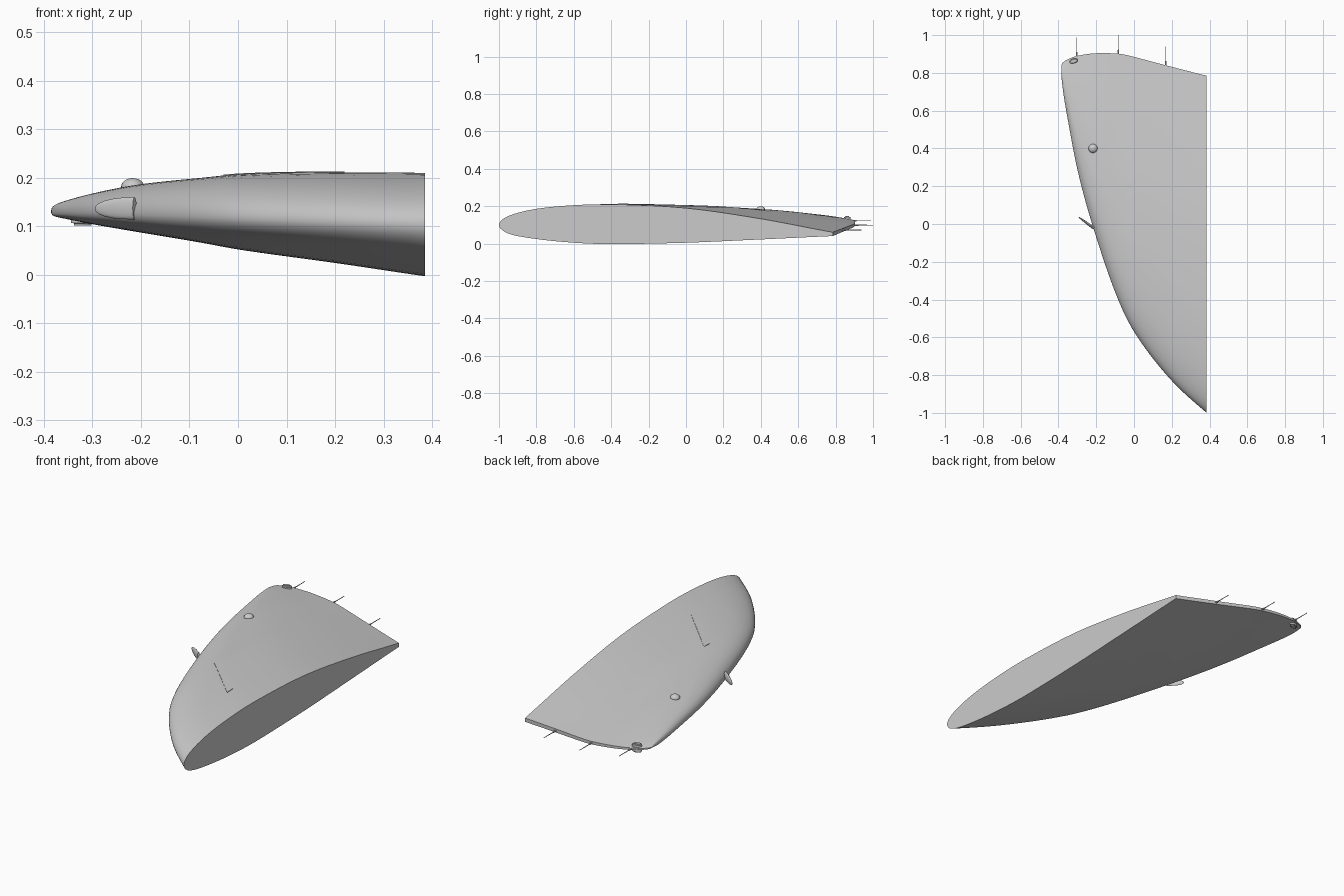
import bpy, bmesh, math
from mathutils import Vector

if "Cube" in bpy.data.objects:
    bpy.data.objects.remove(bpy.data.objects["Cube"])

# span stations: x, leading y, trailing y, upper scale, lower scale
STATIONS = [(-.385, .80, .83, .02, .02), (-.38, .74, .85, .09, .09), (-.35, .55, .872, .20, .15),
            (-.30, .29, .89, .33, .23), (-.20, -.07, .904, .53, .36), (-.08, -.41, .901, .69, .51),
            (0, -.57, .885, .79, .625), (.20, -.83, .832, .92, .81), (.385, -1, .785, 1, 1)]
# root section: chord fraction, height above chord, depth below chord
SECTION = [(0, 0, 0), (.028, .048, .045), (.112, .09, .069), (.224, .114, .082),
           (.336, .123, .083), (.56, .112, .062), (.784, .064, .031), (1, 0, 0)]


def span(x):
    return math.sqrt(max(0, (x + .385) / .77))


def smooth(table, u):
    """Cubic interpolation of rows (key, values...)."""
    n = len(table)
    i = max(0, min(n - 2, next((k for k in range(n - 1) if u <= table[k + 1][0]), n - 2)))
    a, b = table[i], table[i + 1]
    h = b[0] - a[0]
    w = (u - a[0]) / h

    def slope(k, c):
        p, q = table[max(0, k - 1)], table[min(n - 1, k + 1)]
        return (q[c] - p[c]) / (q[0] - p[0])
    return [(2*w**3 - 3*w*w + 1) * a[c] + (w**3 - 2*w*w + w) * h * slope(i, c)
            + (3*w*w - 2*w**3) * b[c] + (w**3 - w*w) * h * slope(i + 1, c)
            for c in range(1, len(a))]


SPAN = [(span(r[0]),) + r[1:] for r in STATIONS]
PROF = [(math.sqrt(r[0]),) + r[1:] for r in SECTION]


def surface(x, t, upper=True):
    le, te, up, down = smooth(SPAN, span(x))
    a, b = smooth(PROF, math.sqrt(t))
    zl = .10 + .03 * (.385 - x) / .77
    zt = .05 + .08 * (.385 - x) / .77
    k = up if upper else down
    off = (a if upper else b) * k + .01 * t * math.sqrt(k)
    return Vector((x, le + (te - le) * t, zl + (zt - zl) * t + (off if upper else -off)))


def finish(name, bm, angle=35):
    bmesh.ops.recalc_face_normals(bm, faces=bm.faces)
    me = bpy.data.meshes.new(name)
    bm.to_mesh(me)
    bm.free()
    ob = bpy.data.objects.new(name, me)
    bpy.context.collection.objects.link(ob)
    bpy.ops.object.select_all(action='DESELECT')
    ob.select_set(True)
    bpy.context.view_layer.objects.active = ob
    bpy.ops.object.shade_smooth_by_angle(angle=math.radians(angle))
    return ob


def loft(name, rings):
    bm = bmesh.new()
    vs = [[bm.verts.new(p) for p in r] for r in rings]
    n = len(vs[0])
    for r, q in zip(vs, vs[1:]):
        for j in range(n):
            bm.faces.new((r[j], r[(j + 1) % n], q[(j + 1) % n], q[j]))
    bm.faces.new(vs[0])
    bm.faces.new(vs[-1])
    return finish(name, bm)


# outer wing panel
N, M = 40, 28
rings = []
for i in range(N + 1):
    x = -.385 + .77 * (i / N) ** 2
    ts = [(j / M) ** 2 for j in range(M + 1)]
    rings.append([surface(x, t) for t in reversed(ts)] + [surface(x, t, False) for t in ts[1:]])
loft("wing", rings)

# thin raised strip following the leading edge
strip = []
for i in range(13):
    x = -.03 + .25 * i / 12
    le, te = smooth(SPAN, span(x))[:2]
    y = -.13 - .25 * i / 12
    t0, t1 = [(y + d - le) / (te - le) for d in (-.025, .025)]
    a, b = surface(x, t0), surface(x, t1)
    up, dn = Vector((0, 0, .002)), Vector((0, 0, -.004))
    strip.append([a + dn, b + dn, b + up, a + up])
loft("upper_strip", strip)

# static wicks on the trailing edge
for k, x in enumerate((-.303, -.083, .168)):
    te = smooth(SPAN, span(x))[1]
    z = .09 - .104 * x
    loft(f"static_wick_{k + 1}", [[(x + r * math.cos(a * math.pi / 4), y, z + r * math.sin(a * math.pi / 4))
         for a in range(8)] for y, r in ((te - .012, .005), (te + .02, .004), (te + .022, .0022), (te + .099, .0016))])

# round cap on the upper surface
bm = bmesh.new()
bmesh.ops.create_uvsphere(bm, u_segments=20, v_segments=12, radius=1)
bmesh.ops.scale(bm, vec=(.024, .024, .018), verts=bm.verts)
cap = finish("filler_cap", bm)
cap.location = (-.217, .40, .181)

# tip light passing through the wing tip
bm = bmesh.new()
bmesh.ops.create_cone(bm, cap_ends=True, segments=20, radius1=1, radius2=1, depth=.046)
bmesh.ops.scale(bm, vec=(.025, .015, 1), verts=bm.verts)
bmesh.ops.bevel(bm, geom=[e for e in bm.edges if abs(e.verts[0].co.z - e.verts[1].co.z) < .001],
                offset=.006, segments=3, affect='EDGES')
light = finish("tip_light", bm)
light.location = (-.32, .862, .124)
light.rotation_euler = (0, 0, math.radians(20))

# small vane on the leading edge: half-oval thin plate
base, tip = Vector((-.213, -.022, .137)), Vector((-.295, .038, .136))
axis = (tip - base).normalized()
side = Vector((-axis.y, axis.x, 0))
vane = []
for s in (0, .15, .35, .55, .75, .9, .97, 1):
    w = .022 * math.sqrt(1 - s ** 2.4) + .0008
    vane.append([base.lerp(tip, s) + side * (.3 * w * math.cos(a * math.pi / 8))
                 + Vector((0, 0, w * math.sin(a * math.pi / 8))) for a in range(16)])
loft("leading_edge_vane", vane)
